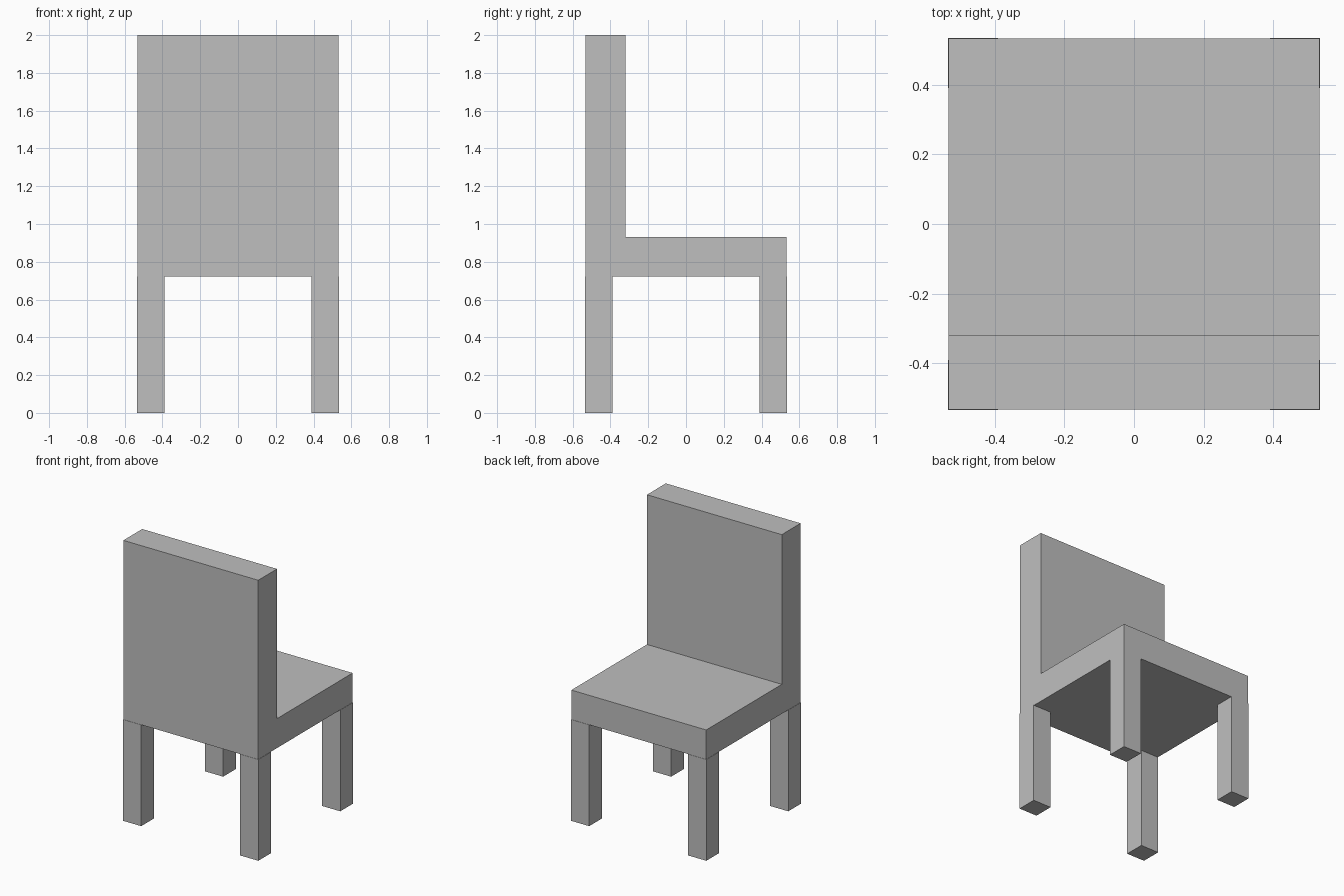
import bpy
import bmesh

cube = bpy.data.objects.get("Cube")
if cube:
    bpy.data.objects.remove(cube, do_unlink=True)

HALF = 0.532        # half width of seat and back
SEAT_BOTTOM = 0.722
SEAT_TOP = 0.932
BACK_FRONT = -0.32  # face of the backrest towards the seat
LEG_INNER = 0.39
LEG_OUTER = 0.534

grey = bpy.data.materials.new("plain grey")
grey.use_nodes = True
colour = (0.52, 0.52, 0.52, 1)
grey.diffuse_color = colour
grey.node_tree.nodes["Principled BSDF"].inputs["Base Color"].default_value = colour


def extrude_profile(name, points, direction):
    """Solid made by sweeping a flat outline along a direction."""
    bm = bmesh.new()
    face = bm.faces.new([bm.verts.new(p) for p in points])
    swept = bmesh.ops.extrude_face_region(bm, geom=[face], use_keep_orig=True)
    verts = [g for g in swept["geom"] if isinstance(g, bmesh.types.BMVert)]
    bmesh.ops.translate(bm, verts=verts, vec=direction)
    bmesh.ops.recalc_face_normals(bm, faces=bm.faces)
    mesh = bpy.data.meshes.new(name)
    bm.to_mesh(mesh)
    bm.free()
    mesh.materials.append(grey)
    obj = bpy.data.objects.new(name, mesh)
    bpy.context.collection.objects.link(obj)
    return obj


# Seat and backrest in one L-shaped piece
outline = [(-HALF, SEAT_BOTTOM), (HALF, SEAT_BOTTOM), (HALF, SEAT_TOP),
           (BACK_FRONT, SEAT_TOP), (BACK_FRONT, 2), (-HALF, 2)]
extrude_profile("seat_and_back", [(-HALF, y, z) for y, z in outline], (2 * HALF, 0, 0))

# Four square legs flush with the corners
for side, sx in (("left", 1), ("right", -1)):
    for end, sy in (("front", -1), ("back", 1)):
        a, b = LEG_INNER, LEG_OUTER
        corners = [(a, a), (b, a), (b, b), (a, b)]
        extrude_profile(f"{end}_{side}_leg",
                        [(sx * x, sy * y, 0) for x, y in corners],
                        (0, 0, SEAT_BOTTOM))
